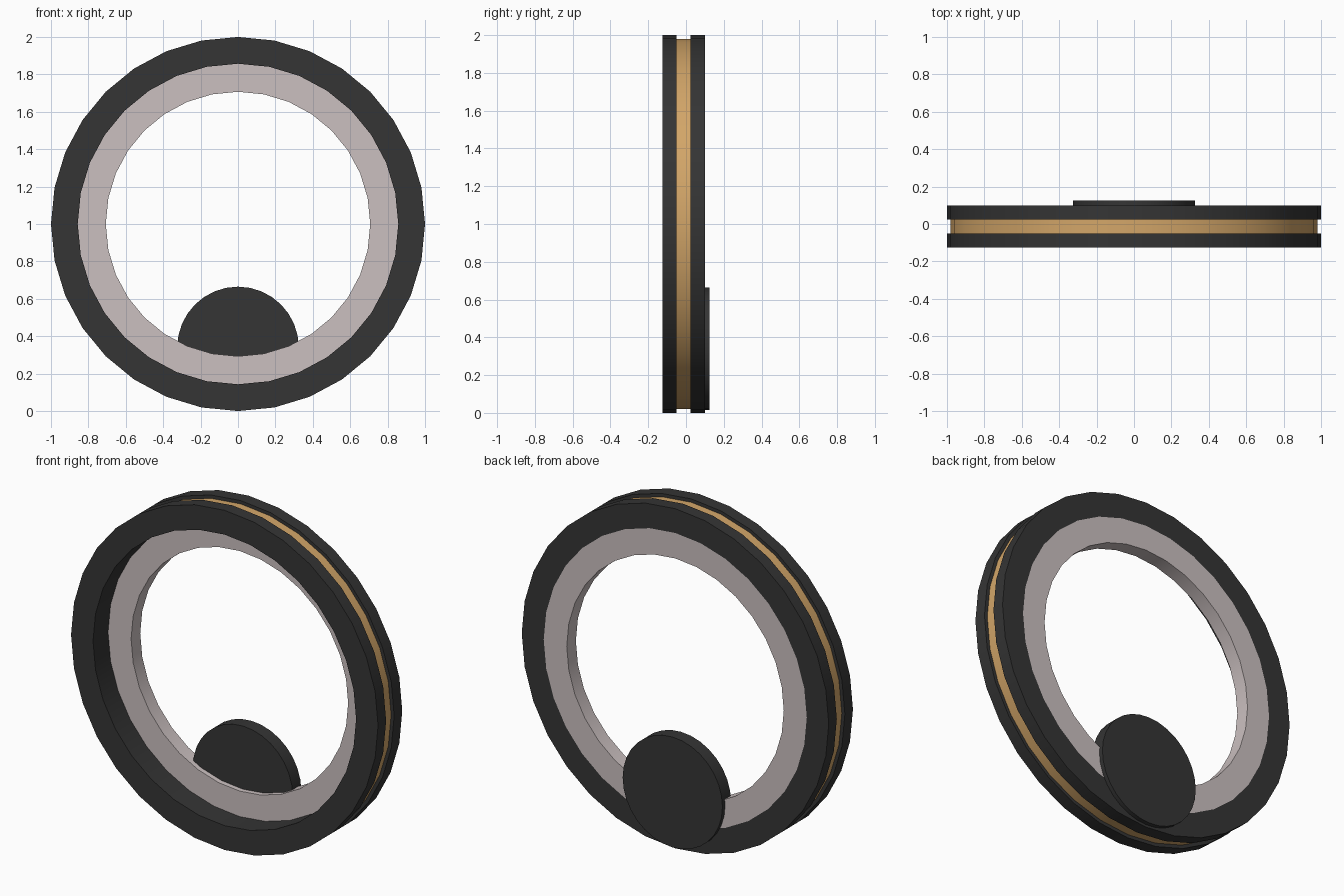
import bpy, bmesh, math

if "Cube" in bpy.data.objects:
    bpy.data.objects.remove(bpy.data.objects["Cube"])

SIDES = 32
RING_Z = 1.0


def material(name, color):
    m = bpy.data.materials.new(name)
    m.diffuse_color = (*color, 1)
    m.use_nodes = True
    m.node_tree.nodes["Principled BSDF"].inputs["Base Color"].default_value = m.diffuse_color
    return m


def finish(bm, name, mat):
    bmesh.ops.recalc_face_normals(bm, faces=bm.faces)
    mesh = bpy.data.meshes.new(name)
    bm.to_mesh(mesh)
    bm.free()
    mesh.materials.append(mat)
    ob = bpy.data.objects.new(name, mesh)
    bpy.context.collection.objects.link(ob)
    bpy.ops.object.select_all(action='DESELECT')
    ob.select_set(True)
    bpy.context.view_layer.objects.active = ob
    bpy.ops.object.shade_smooth_by_angle(angle=math.radians(30))
    return ob


def ring(name, profile, mat, z=RING_Z):
    """Revolve a closed (radius, y) profile around the y axis."""
    bm = bmesh.new()
    loops = []
    for i in range(SIDES):
        a = 2 * math.pi * i / SIDES
        loops.append([bm.verts.new((r * math.cos(a), y, z + r * math.sin(a)))
                      for r, y in profile])
    n = len(profile)
    for i in range(SIDES):
        p, q = loops[i], loops[(i + 1) % SIDES]
        for j in range(n):
            k = (j + 1) % n
            bm.faces.new((p[j], p[k], q[k], q[j]))
    return finish(bm, name, mat)


def disc(name, radius, y0, y1, z, mat):
    """Flat capped cylinder facing along y."""
    bm = bmesh.new()
    angles = [2 * math.pi * i / SIDES for i in range(SIDES)]
    front, back = [[bm.verts.new((radius * math.cos(a), y, z + radius * math.sin(a)))
                    for a in angles] for y in (y0, y1)]
    bm.faces.new(front)
    bm.faces.new(back)
    for i in range(SIDES):
        k = (i + 1) % SIDES
        bm.faces.new((front[i], front[k], back[k], back[i]))
    return finish(bm, name, mat)


dark = material("dark", (0.035, 0.035, 0.035))
gold = material("gold", (0.65, 0.38, 0.14))
pale = material("pale", (0.60, 0.53, 0.53))

# Dark outer ring with a groove around its edge
ring("outer_ring", [(0.857, -0.125), (1.0, -0.125), (1.0, -0.05), (0.95, -0.05),
                    (0.95, 0.025), (1.0, 0.025), (1.0, 0.10), (0.857, 0.10)], dark)

# Gold band sitting in the groove
ring("gold_band", [(0.95, -0.05), (0.98, -0.05), (0.98, 0.025), (0.95, 0.025)], gold)

# Pale inner ring, recessed at the front and flush at the back
ring("inner_ring", [(0.707, 0.015), (0.857, 0.015), (0.857, 0.10), (0.707, 0.10)], pale)

# Round base disc on the back
disc("back_disc", 0.325, 0.045, 0.125, 0.34, dark)
